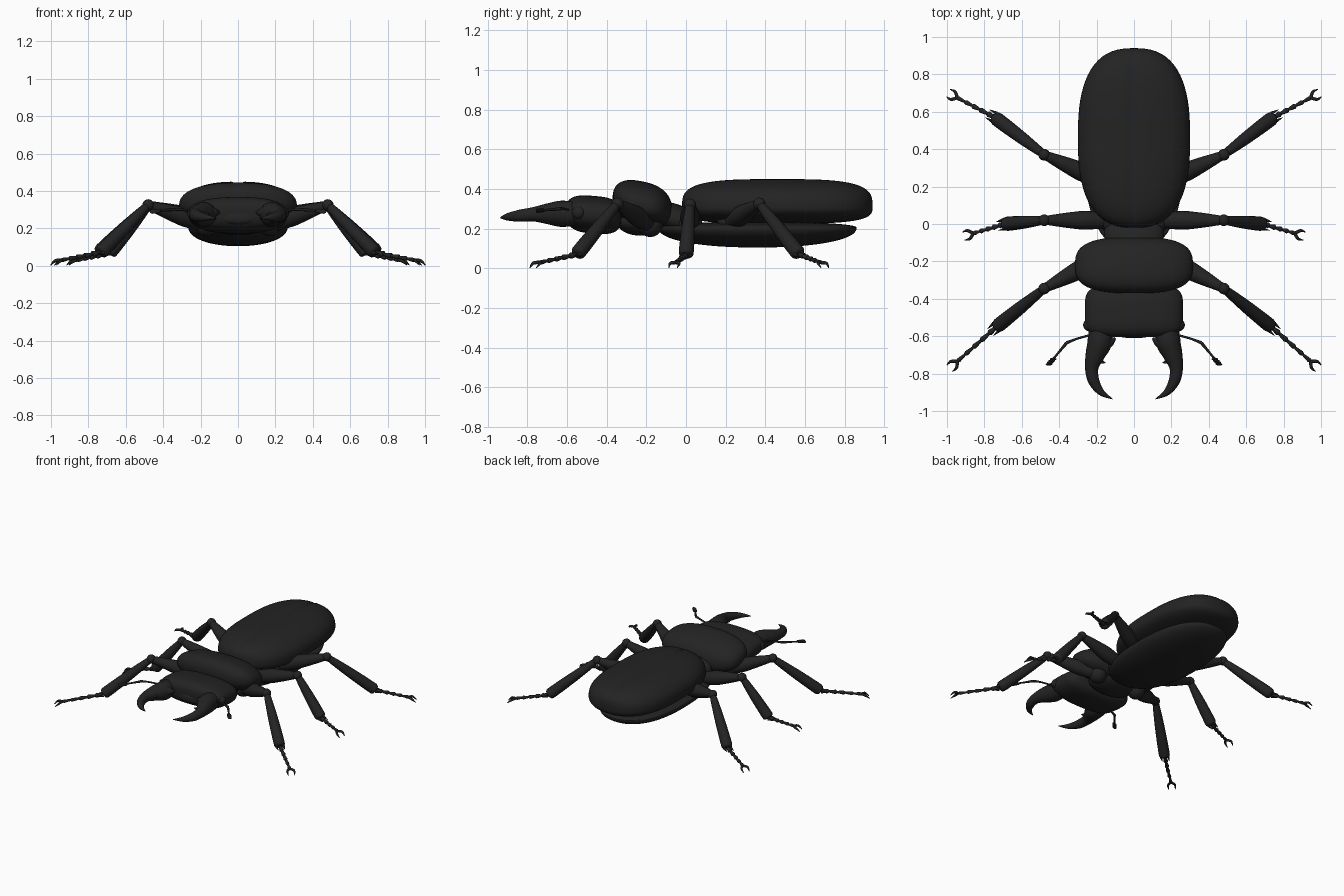
import bpy
import bmesh
import math
from mathutils import Vector

default_cube = bpy.data.objects.get("Cube")
if default_cube:
    bpy.data.objects.remove(default_cube, do_unlink=True)

# One glossy-black shell colour
shell = bpy.data.materials.new("shell_black")
shell.use_nodes = True
shell_colour = (0.017, 0.017, 0.017, 1)
shell.diffuse_color = shell_colour
shader = shell.node_tree.nodes["Principled BSDF"]
shader.inputs["Base Color"].default_value = shell_colour
shader.inputs["Roughness"].default_value = 0.5


def finish(name, bm, angle=50):
    """Turn a bmesh into a smooth-shaded object."""
    bmesh.ops.recalc_face_normals(bm, faces=bm.faces)
    mesh = bpy.data.meshes.new(name)
    bm.to_mesh(mesh)
    bm.free()
    mesh.materials.append(shell)
    obj = bpy.data.objects.new(name, mesh)
    bpy.context.scene.collection.objects.link(obj)
    bpy.ops.object.select_all(action="DESELECT")
    obj.select_set(True)
    bpy.context.view_layer.objects.active = obj
    bpy.ops.object.shade_smooth_by_angle(angle=math.radians(angle))
    return obj


def skin_rings(bm, rings):
    """Bridge rings of points and close both ends."""
    loops = [[bm.verts.new(p) for p in ring] for ring in rings]
    count = len(loops[0])
    for a, b in zip(loops, loops[1:]):
        for i in range(count):
            j = (i + 1) % count
            bm.faces.new((a[i], a[j], b[j], b[i]))
    bm.faces.new(loops[0])
    bm.faces.new(loops[-1])


def signed_pow(value, power):
    return math.copysign(abs(value) ** power, value)


def pod(name, centre, half_x, half_y, up, down, plan=2.5, side=2.5,
        cross=2.2, tilt=0, groove=0, count=64):
    """Rounded body part: plan, side and cross set how boxy each outline is."""
    cx, cy, cz = centre
    rings = []
    steps = 36
    for k in range(steps + 1):
        t = 0.9998 * math.sin(math.pi * (k / steps - 0.5))
        wide = half_x * (1 - abs(t) ** plan) ** (1 / plan)
        tall = (1 - abs(t) ** side) ** (1 / side)
        ring = []
        for i in range(count):
            a = math.tau * i / count
            x = wide * signed_pow(math.cos(a), 2 / cross)
            z = signed_pow(math.sin(a), 2 / cross) * tall
            z *= up if z > 0 else down
            if groove and i == count // 4:
                z -= groove * tall
            ring.append((cx + x, cy + half_y * t, cz + z + tilt * half_y * t))
        rings.append(ring)
    bm = bmesh.new()
    skin_rings(bm, rings)
    return finish(name, bm)


def curved(points, steps=6):
    """Catmull-Rom interpolation of points that carry a radius."""
    pts = [Vector(p) for p in points]
    pts = [pts[0]] + pts + [pts[-1]]
    out = []
    for a, b, c, d in zip(pts, pts[1:], pts[2:], pts[3:]):
        for k in range(steps):
            t = k / steps
            out.append(b + 0.5 * t * (c - a + t * (2 * a - 5 * b + 4 * c - d
                                                   + t * (3 * (b - c) + d - a))))
    return out + [pts[-1]]


def tube(name, points, smooth=True, count=16):
    """Round tube through (x, y, z, radius) points."""
    pts = curved(points) if smooth else [Vector(p) for p in points]
    rings = []
    for i, p in enumerate(pts):
        ahead = pts[min(i + 1, len(pts) - 1)].xyz - pts[max(i - 1, 0)].xyz
        u = ahead.cross(Vector((0, 0, 1))).normalized()
        v = u.cross(ahead).normalized()
        radius = max(p.w, 0.001)
        rings.append([p.xyz + radius * (u * math.cos(a) + v * math.sin(a))
                      for a in (math.tau * k / count for k in range(count))])
    bm = bmesh.new()
    skin_rings(bm, rings)
    return finish(name, bm)


def ball(name, centre, radius):
    return pod(name, centre, radius, radius, radius, radius,
               2, 2, 2, count=24)


# Trunk
pod("wing_cases", (0, 0.46, 0.31), 0.3, 0.48, 0.14, 0.085,
    plan=2.6, side=3.4, cross=2.4, groove=0.012, count=80)
pod("abdomen", (0, 0.36, 0.205), 0.265, 0.5, 0.03, 0.1,
    plan=2.4, side=2.2, cross=2.1)
pod("waist", (0, -0.05, 0.245), 0.16, 0.11, 0.08, 0.07, tilt=-0.3)
pod("thorax_shield", (0, -0.22, 0.32), 0.315, 0.15, 0.118, 0.105,
    plan=2.9, side=2.5, cross=2.3, tilt=-0.2)
pod("thorax_underside", (0, -0.23, 0.235), 0.17, 0.12, 0.06, 0.07, side=2)
pod("head", (0, -0.465, 0.275), 0.262, 0.14, 0.09, 0.1,
    plan=4.5, side=3, cross=2.5, tilt=-0.08)
pod("upper_lip", (0, -0.58, 0.255), 0.1, 0.03, 0.035, 0.035)

# Each leg: hip, knee, ankle, foot end
legs = {
    "front": ((0.17, -0.18, 0.22), (0.48, -0.345, 0.325),
              (0.735, -0.55, 0.07), (0.945, -0.735, 0.03)),
    "middle": ((0.13, 0.02, 0.22), (0.48, 0.02, 0.32),
               (0.69, 0, 0.065), (0.86, -0.05, 0.03)),
    "hind": ((0.15, 0.22, 0.23), (0.48, 0.37, 0.325),
             (0.745, 0.57, 0.07), (0.945, 0.675, 0.03)),
}


def along(start, end, stops):
    """Points between two places from (fraction, radius) pairs."""
    return [(*start.lerp(end, f), r) for f, r in stops]


def build_leg(label, joints, side):
    hip, knee, ankle, foot = [Vector((side * x, y, z)) for x, y, z in joints]
    ball(label + "_hip", hip, 0.062)
    tube(label + "_thigh", along(hip, knee, [
        (0, 0.04), (0.35, 0.05), (0.6, 0.043), (0.9, 0.028), (1, 0.022)]))
    ball(label + "_knee", knee, 0.031)
    tube(label + "_shin", along(knee, ankle, [
        (0, 0.02), (0.15, 0.026), (0.5, 0.034), (0.9, 0.038),
        (0.98, 0.034), (1, 0.02)]))

    # Spurs at the shin end
    run = (foot - ankle).normalized()
    across = run.cross(Vector((0, 0, 1))).normalized()
    for s in (1, -1):
        base = ankle + across * s * 0.024
        tube(label + "_spur", along(base, base + run * 0.045,
                                    [(0, 0.01), (1, 0.001)]), False, 8)

    # Beaded foot made of flared segments
    stops = []
    segments = 5
    for k in range(segments):
        size = 0.016 - 0.001 * k
        stops += [(k / segments, size * 0.55), ((k + 0.8) / segments, size),
                  ((k + 0.97) / segments, size * 0.7)]
    tube(label + "_foot", along(ankle, foot, stops), False, 10)

    # Forked claws
    for s in (1, -1):
        mid = foot + run * 0.026 + across * s * 0.023
        tip = foot + run * 0.054 + across * s * 0.022
        tube(label + "_claw", [(*foot, 0.009), (*mid, 0.008),
                               (tip.x, tip.y, 0.003, 0.002)], count=8)


for word, side in (("left", 1), ("right", -1)):
    def flip(points):
        return [(side * p[0], *p[1:]) for p in points]

    for pair, joints in legs.items():
        build_leg(f"{word}_{pair}", joints, side)

    # Eye and the small ridge behind it
    ball(word + "_eye", (side * 0.238, -0.54, 0.28), 0.034)

    # Curved jaw with inner teeth
    tube(word + "_jaw", flip([
        (0.18, -0.56, 0.275, 0.06), (0.183, -0.63, 0.275, 0.066),
        (0.208, -0.7, 0.275, 0.052), (0.226, -0.77, 0.272, 0.036),
        (0.215, -0.84, 0.265, 0.03), (0.175, -0.9, 0.259, 0.018),
        (0.115, -0.936, 0.255, 0.002)]), count=24)
    tube(word + "_jaw_tooth", flip([
        (0.215, -0.725, 0.275, 0.022), (0.18, -0.735, 0.275, 0.013),
        (0.153, -0.742, 0.277, 0.002)]), count=12)
    tube(word + "_jaw_base_tooth", flip([
        (0.17, -0.64, 0.285, 0.045), (0.13, -0.63, 0.285, 0.028),
        (0.1, -0.61, 0.285, 0.006)]), count=12)

    # Elbowed feeler ending in a combed club
    elbow = Vector((side * 0.36, -0.635, 0.3))
    club = Vector((side * 0.455, -0.75, 0.29))
    tube(word + "_feeler_stalk", flip([
        (0.2, -0.585, 0.29, 0.007), (0.3, -0.612, 0.3, 0.006),
        (0.36, -0.635, 0.3, 0.009)]), count=8)
    tube(word + "_feeler_tip", along(elbow, club, [
        (0, 0.009), (0.5, 0.006), (1, 0.007)]), False, 8)
    for k in range(4):
        plate = elbow.lerp(club, 0.76 + 0.08 * k)
        pod(word + "_feeler_comb", plate, 0.018, 0.007, 0.012, 0.012,
            2, 2, 2, tilt=0, count=12)
